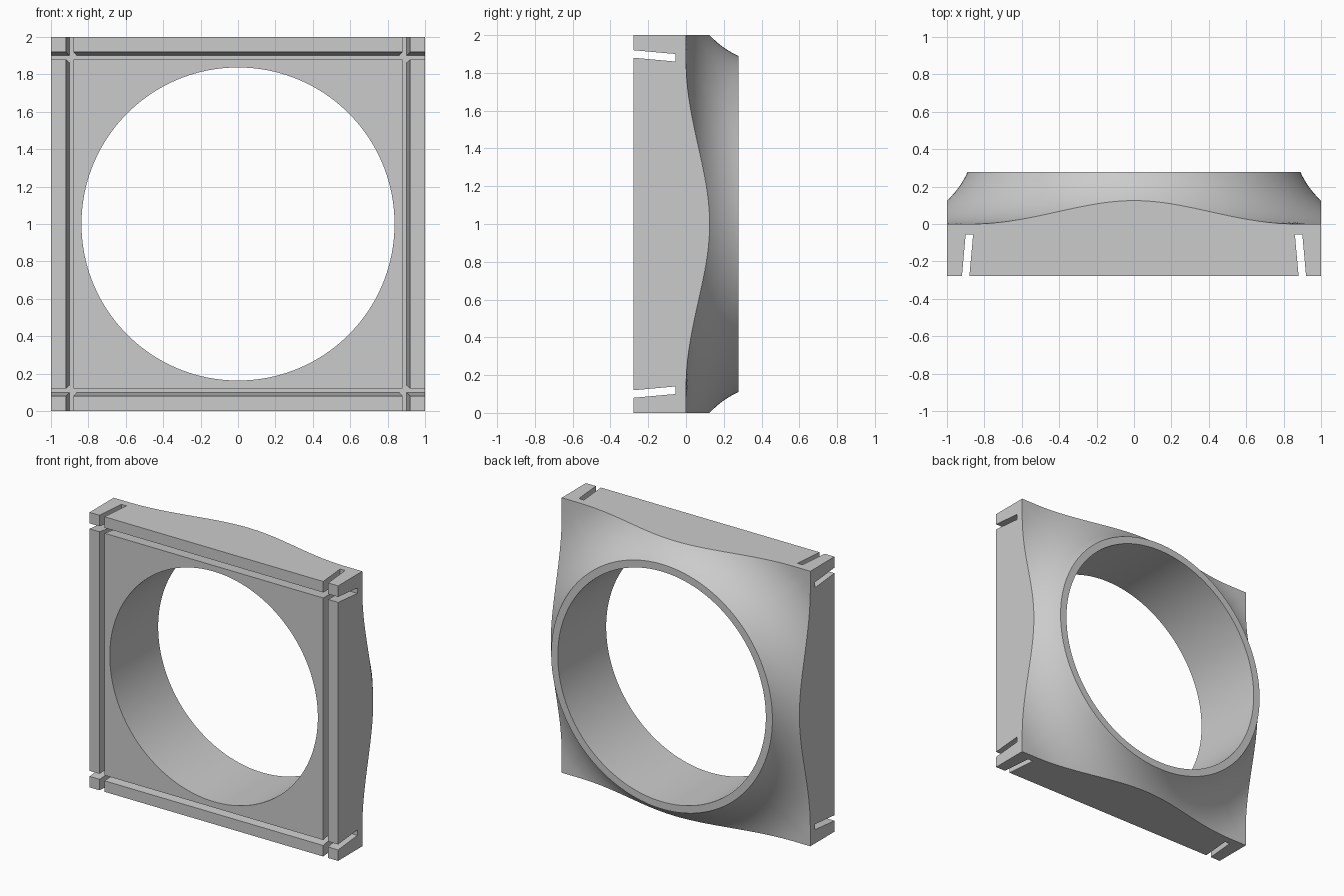
import bpy, bmesh, math
from mathutils import Matrix

if "Cube" in bpy.data.objects:
    bpy.data.objects.remove(bpy.data.objects["Cube"])

HOLE, RIM, FRONT, TOP = 0.837, 0.89, -0.278, 0.278
FLARE_R, FLARE_END = 0.472, 1.32      # concave flare arc: radius, where it meets the flat corners
SEG, STEPS = 160, 16

grey = bpy.data.materials.new("light grey")
grey.diffuse_color = (0.6, 0.6, 0.6, 1)
grey.use_nodes = True
grey.node_tree.nodes["Principled BSDF"].inputs["Base Color"].default_value = grey.diffuse_color


def flare(r):
    """Height of the concave flare at a distance r from the duct axis."""
    d = max(FLARE_END - r, 0)
    return min(FLARE_R - math.sqrt(FLARE_R ** 2 - d * d), TOP)


def add_object(name, bm):
    bmesh.ops.recalc_face_normals(bm, faces=bm.faces)
    me = bpy.data.meshes.new(name)
    bm.to_mesh(me)
    bm.free()
    me.materials.append(grey)
    ob = bpy.data.objects.new(name, me)
    bpy.context.collection.objects.link(ob)
    return ob


# Square block with round hole: each spoke is a closed section, lofted around the axis
bm = bmesh.new()
spokes = []
for i in range(SEG):
    a = 2 * math.pi * i / SEG
    c, s = math.cos(a), math.sin(a)
    edge = 1 / max(abs(c), abs(s))
    section = [(HOLE, FRONT), (edge, FRONT)]
    for k in range(STEPS + 1):
        r = edge + (RIM - edge) * k / STEPS
        section.append((r, TOP if k == STEPS else flare(r)))
    section.append((HOLE, TOP))
    spokes.append([bm.verts.new((r * c, y, 1 + r * s)) for r, y in section])
for i, a in enumerate(spokes):
    b = spokes[(i + 1) % SEG]
    for j in range(len(a)):
        k = (j + 1) % len(a)
        bm.faces.new((a[j], a[k], b[k], b[j]))
block = add_object("duct_frame", bm)

# Four slanted slots running the full length of the sides, open at the front
slope = 0.02 / 0.223
y0, y1 = FRONT - 0.05, -0.055
for q in range(4):
    bm = bmesh.new()
    ends = []
    for z in (-1.1, 1.1):
        pts = [(0.9 + w - slope * (y - FRONT), y) for w, y in
               ((-0.02, y0), (0.02, y0), (0.02, y1), (-0.02, y1))]
        ends.append([bm.verts.new((x, y, z)) for x, y in pts])
    bm.faces.new(ends[0])
    bm.faces.new(ends[1])
    for j in range(4):
        k = (j + 1) % 4
        bm.faces.new((ends[0][j], ends[0][k], ends[1][k], ends[1][j]))
    bm.transform(Matrix.Translation((0, 0, 1)) @ Matrix.Rotation(q * math.pi / 2, 4, 'Y'))
    cutter = add_object("slot_cutter", bm)
    cutter.hide_render = True
    bpy.context.view_layer.objects.active = block
    mod = block.modifiers.new("slot", 'BOOLEAN')
    mod.operation, mod.solver, mod.object = 'DIFFERENCE', 'EXACT', cutter
    bpy.ops.object.modifier_apply(modifier=mod.name)
    bpy.data.objects.remove(cutter)

# Smooth the flare and bore, keep the edges crisp
bpy.ops.object.select_all(action='DESELECT')
block.select_set(True)
bpy.context.view_layer.objects.active = block
bpy.ops.object.shade_smooth_by_angle(angle=math.radians(30))
